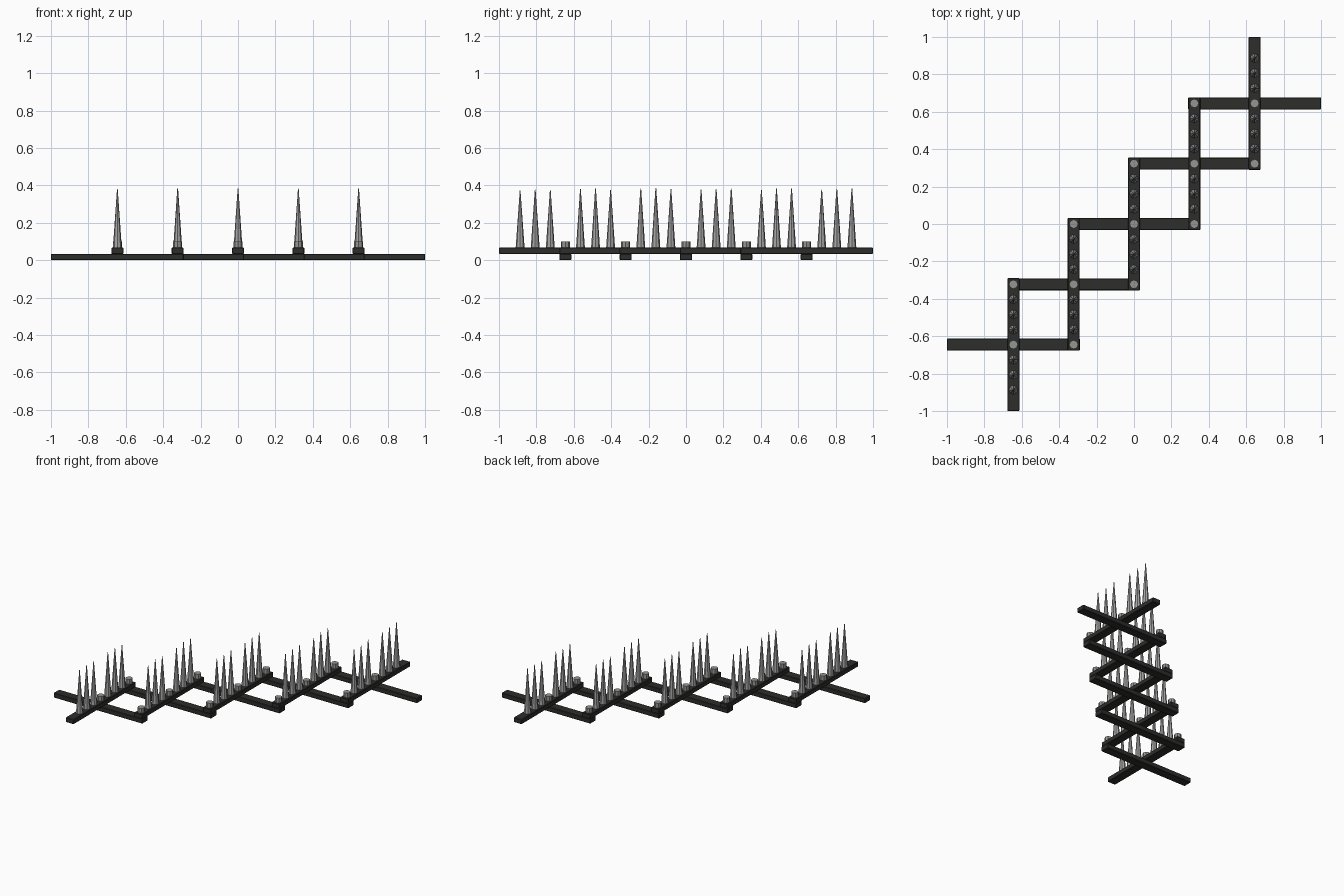
import bpy, bmesh, random
from mathutils import Matrix

if "Cube" in bpy.data.objects:
    bpy.data.objects.remove(bpy.data.objects["Cube"])

random.seed(3)
P = 0.3225          # pivot spacing
HALF, W, T = 0.355, 0.064, 0.034
LEVELS = [-2, -1, 0, 1, 2]


def material(name, c):
    m = bpy.data.materials.new(name)
    m.diffuse_color = (*c, 1)
    m.use_nodes = True
    m.node_tree.nodes["Principled BSDF"].inputs["Base Color"].default_value = m.diffuse_color
    return m


black = material("black_steel", (0.026, 0.026, 0.025))
grey = material("pin_grey", (0.30, 0.30, 0.29))
steel = material("spike_steel", (0.38, 0.38, 0.38))


def finish(bm, name, mat):
    me = bpy.data.meshes.new(name)
    bm.to_mesh(me)
    bm.free()
    me.materials.append(mat)
    ob = bpy.data.objects.new(name, me)
    bpy.context.collection.objects.link(ob)
    return ob


def bar(name, loc, size):
    bm = bmesh.new()
    bmesh.ops.create_cube(bm, size=1)
    bmesh.ops.scale(bm, vec=size, verts=bm.verts)
    bmesh.ops.translate(bm, vec=loc, verts=bm.verts)
    ob = finish(bm, name, black)
    b = ob.modifiers.new("edge", 'BEVEL')
    b.width, b.segments = 0.003, 1


def cone(name, x, y, z0, z1, r0, r1, mat):
    bm = bmesh.new()
    bmesh.ops.create_cone(bm, cap_ends=True, segments=8, radius1=r0, radius2=r1, depth=z1 - z0,
                          matrix=Matrix.Translation((x, y, (z0 + z1) / 2)))
    finish(bm, name, mat)


for i in LEVELS:
    c = i * P
    # scissor bars: lower ones along x, upper ones along y
    bar("lower_bar", (c, c, T / 2), (2 * HALF, W, T))
    bar("upper_bar", (c, c, T * 1.5 - 0.001), (W, 2 * HALF, T))
    # pivot pins wherever two bars cross
    for j in (i - 1, i, i + 1):
        if j in LEVELS:
            cone("pivot_pin", c, j * P, 0.002, 0.101, 0.024, 0.024, grey)
    # three spikes on each side of the middle pivot
    for s in (-3, -2, -1, 1, 2, 3):
        cone("spike", c, c + s * P / 4, T * 2 - 0.004, random.uniform(0.37, 0.386),
             0.024, 0.002, steel)
